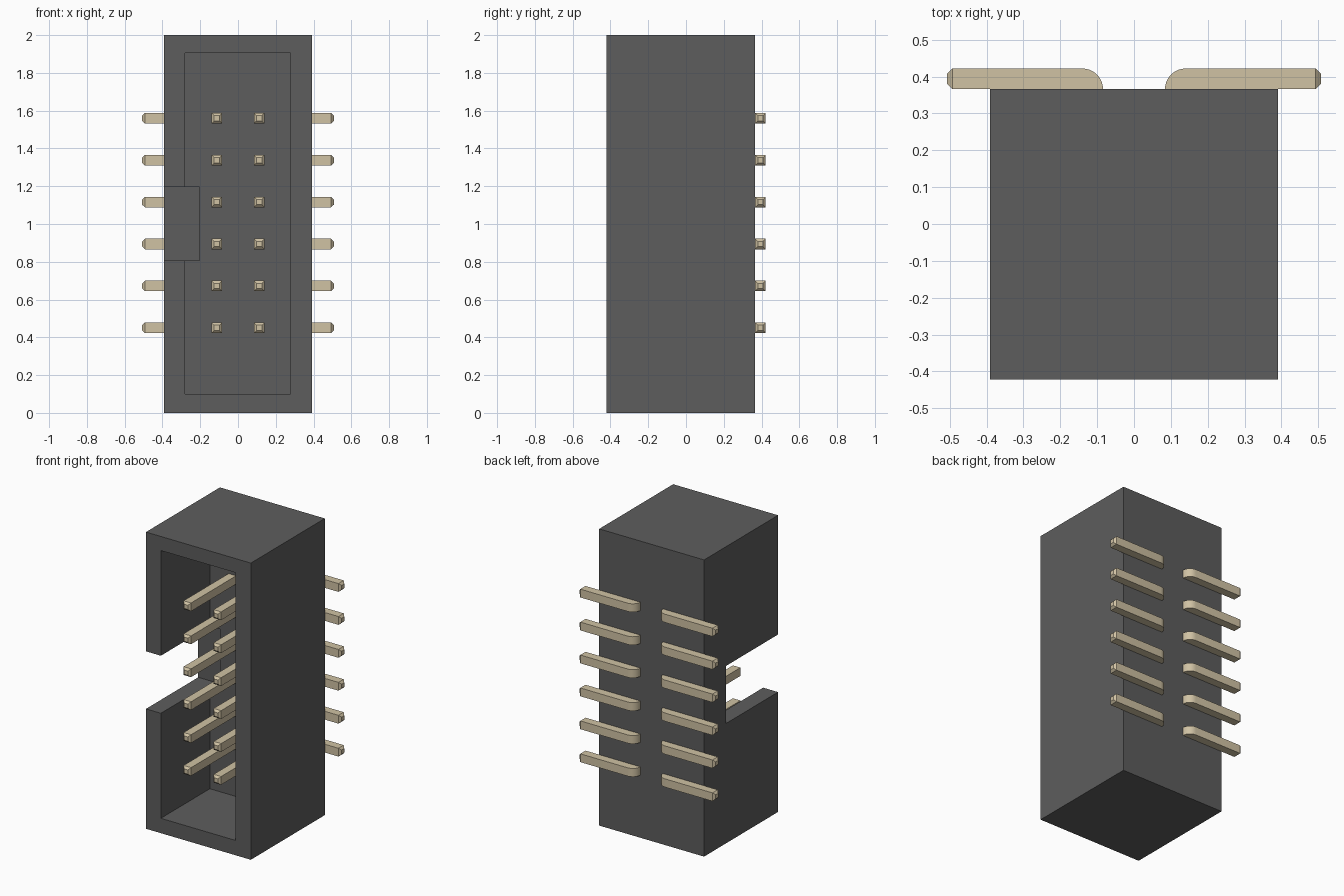
import bpy, bmesh, math

if "Cube" in bpy.data.objects:
    bpy.data.objects.remove(bpy.data.objects["Cube"])


def material(name, color):
    mat = bpy.data.materials.new(name)
    mat.diffuse_color = (*color, 1)
    mat.use_nodes = True
    mat.node_tree.nodes["Principled BSDF"].inputs["Base Color"].default_value = mat.diffuse_color
    return mat


def box(name, x, y, z):
    """Box from (min, max) pairs on each axis."""
    bpy.ops.mesh.primitive_cube_add(size=1, location=[sum(a) / 2 for a in (x, y, z)])
    ob = bpy.context.object
    ob.name = name
    ob.scale = [a[1] - a[0] for a in (x, y, z)]
    bpy.ops.object.transform_apply(location=True, rotation=False, scale=True)
    return ob


def cut(target, cutter):
    mod = target.modifiers.new("cut", 'BOOLEAN')
    mod.operation = 'DIFFERENCE'
    mod.solver = 'EXACT'
    mod.object = cutter
    bpy.context.view_layer.objects.active = target
    bpy.ops.object.modifier_apply(modifier=mod.name)
    bpy.data.objects.remove(cutter)


BACK = 0.366       # rear face of the housing
FRONT = -0.422

# Housing: block with a deep front cavity and a keying notch in the left wall
housing = box("housing", (-0.391, 0.391), (FRONT, BACK), (0, 2))
cut(housing, box("cavity_cutter", (-0.28, 0.278), (-0.6, 0.10), (0.1, 1.905)))
cut(housing, box("notch_cutter", (-0.6, -0.205), (-0.6, 0.135), (0.808, 1.196)))
housing.data.materials.append(material("dark_plastic", (0.11, 0.11, 0.11)))

# Bent pin: square wire lofted along an L path, tapered at both ends
W = 0.056          # wire thickness
T = 0.014          # taper inset and length
XI = 0.14          # inner side of the upright, also the bend centre
Z0, PITCH = 0.45, 0.222
TIP_Y, TIP_X = -0.394, 0.507

# Each section: inner xy, outer xy, half height
sections = [((XI - T, TIP_Y), (XI - W + T, TIP_Y), W / 2 - T),
            ((XI, TIP_Y + T), (XI - W, TIP_Y + T), W / 2)]
for i in range(9):
    a = math.pi - i / 8 * math.pi / 2
    sections.append(((XI, BACK), (XI + W * math.cos(a), BACK + W * math.sin(a)), W / 2))
sections += [((TIP_X - T, BACK), (TIP_X - T, BACK + W), W / 2),
             ((TIP_X, BACK + T), (TIP_X, BACK + W - T), W / 2 - T)]

bm = bmesh.new()
rings = [[bm.verts.new((*p, Z0 + s * h)) for p, s in ((a, -1), (a, 1), (b, 1), (b, -1))]
         for a, b, h in sections]
for r, q in zip(rings, rings[1:]):
    for k in range(4):
        bm.faces.new((r[k], r[(k + 1) % 4], q[(k + 1) % 4], q[k]))
bm.faces.new(rings[0])
bm.faces.new(rings[-1])
bmesh.ops.remove_doubles(bm, verts=bm.verts, dist=1e-5)
bmesh.ops.recalc_face_normals(bm, faces=bm.faces)
mesh = bpy.data.meshes.new("pins")
bm.to_mesh(mesh)
bm.free()
mesh.materials.append(material("plated_metal", (0.63, 0.54, 0.37)))
pins = bpy.data.objects.new("pins", mesh)
bpy.context.collection.objects.link(pins)

# Six pins per row, mirrored into two rows
bpy.ops.object.select_all(action='DESELECT')
pins.select_set(True)
bpy.context.view_layer.objects.active = pins
array = pins.modifiers.new("row", 'ARRAY')
array.count = 6
array.use_relative_offset = False
array.use_constant_offset = True
array.constant_offset_displace = (0, 0, PITCH)
pins.modifiers.new("two_rows", 'MIRROR')
for name in ("row", "two_rows"):
    bpy.ops.object.modifier_apply(modifier=name)
bpy.ops.object.shade_smooth_by_angle(angle=math.radians(30))
